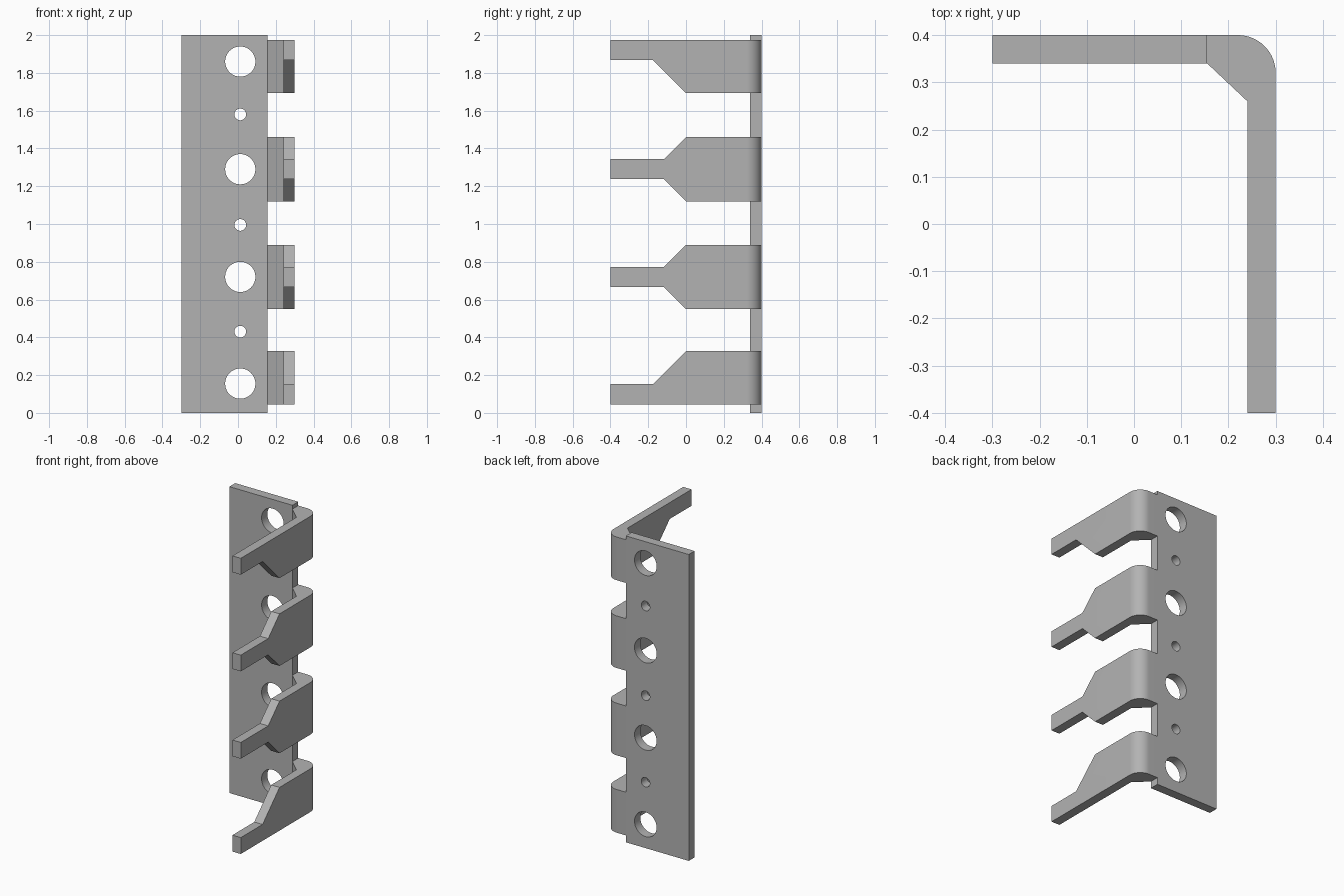
import bpy
import bmesh
import math
from mathutils import Vector

cube = bpy.data.objects.get("Cube")
if cube:
    bpy.data.objects.remove(cube, do_unlink=True)

# Plain grey metal
grey = bpy.data.materials.new("grey_metal")
grey.use_nodes = True
colour = (0.45, 0.45, 0.45, 1)
grey.diffuse_color = colour
grey.node_tree.nodes["Principled BSDF"].inputs["Base Color"].default_value = colour


def prism(name, points, direction):
    """Extrude a closed outline along a direction."""
    bm = bmesh.new()
    face = bm.faces.new([bm.verts.new(p) for p in points])
    extruded = bmesh.ops.extrude_face_region(bm, geom=[face])["geom"]
    verts = [g for g in extruded if isinstance(g, bmesh.types.BMVert)]
    bmesh.ops.translate(bm, verts=verts, vec=Vector(direction))
    bmesh.ops.recalc_face_normals(bm, faces=bm.faces)
    mesh = bpy.data.meshes.new(name)
    bm.to_mesh(mesh)
    bm.free()
    mesh.materials.append(grey)
    obj = bpy.data.objects.new(name, mesh)
    bpy.context.collection.objects.link(obj)
    return obj


def arc(cx, cy, radius, start, end, steps):
    angles = [math.radians(start + (end - start) * i / steps) for i in range(steps + 1)]
    return [(cx + radius * math.cos(a), cy + radius * math.sin(a)) for a in angles]


def apply_boolean(obj, cutter, operation):
    bpy.ops.object.select_all(action="DESELECT")
    bpy.context.view_layer.objects.active = obj
    obj.select_set(True)
    mod = obj.modifiers.new("cut", "BOOLEAN")
    mod.operation = operation
    mod.solver = "EXACT"
    mod.object = cutter
    bpy.ops.object.modifier_apply(modifier=mod.name)
    bpy.data.objects.remove(cutter, do_unlink=True)


def smooth(obj):
    bpy.ops.object.select_all(action="DESELECT")
    bpy.context.view_layer.objects.active = obj
    obj.select_set(True)
    bpy.ops.object.shade_smooth_by_angle(angle=math.radians(30))


# Upright back plate with alternating large and small holes
LEFT, BEND, FRONT, BACK = -0.3, 0.155, 0.34, 0.4
plate = prism("back_plate", [(LEFT, FRONT, 0), (BEND, FRONT, 0),
                             (BEND, BACK, 0), (LEFT, BACK, 0)], (0, 0, 2))
holes = [(z, 0.08) for z in (0.155, 0.72, 1.29, 1.86)]
holes += [(z, 0.031) for z in (0.43, 0.995, 1.58)]
for z, radius in holes:
    ring = arc(0.012, z, radius, 0, 360, 48)[:-1]
    cutter = prism("hole_cutter", [(x, 0.2, h) for x, h in ring], (0, 0.4, 0))
    apply_boolean(plate, cutter, "DIFFERENCE")
smooth(plate)

# Plan of an arm: rounded outer corner, chamfered inner corner, straight blade
plan = [(BEND, FRONT), (0.24, 0.26), (0.24, -0.4), (0.3, -0.4)]
plan += arc(0.22, 0.32, 0.08, 0, 90, 16) + [(BEND, BACK)]


def arm(name, low, high, tip_low, tip_high):
    """Bent arm whose blade tapers at 45 degrees to a narrow tip."""
    obj = prism(name, [(x, y, low - 0.1) for x, y in plan], (0, 0, high - low + 0.2))
    side = [(0.5, low), (0, low), (low - tip_low, tip_low), (-0.5, tip_low),
            (-0.5, tip_high), (tip_high - high, tip_high), (0, high), (0.5, high)]
    # A flush edge has no taper, so its repeated corner is dropped
    side = list(dict.fromkeys(side))
    cutter = prism("side_cutter", [(0, y, z) for y, z in side], (0.5, 0, 0))
    apply_boolean(obj, cutter, "INTERSECT")
    smooth(obj)


arm("bottom_arm", 0.045, 0.327, 0.045, 0.152)
arm("lower_middle_arm", 0.55, 0.89, 0.667, 0.773)
arm("upper_middle_arm", 1.12, 1.46, 1.237, 1.343)
arm("top_arm", 1.693, 1.975, 1.868, 1.975)
